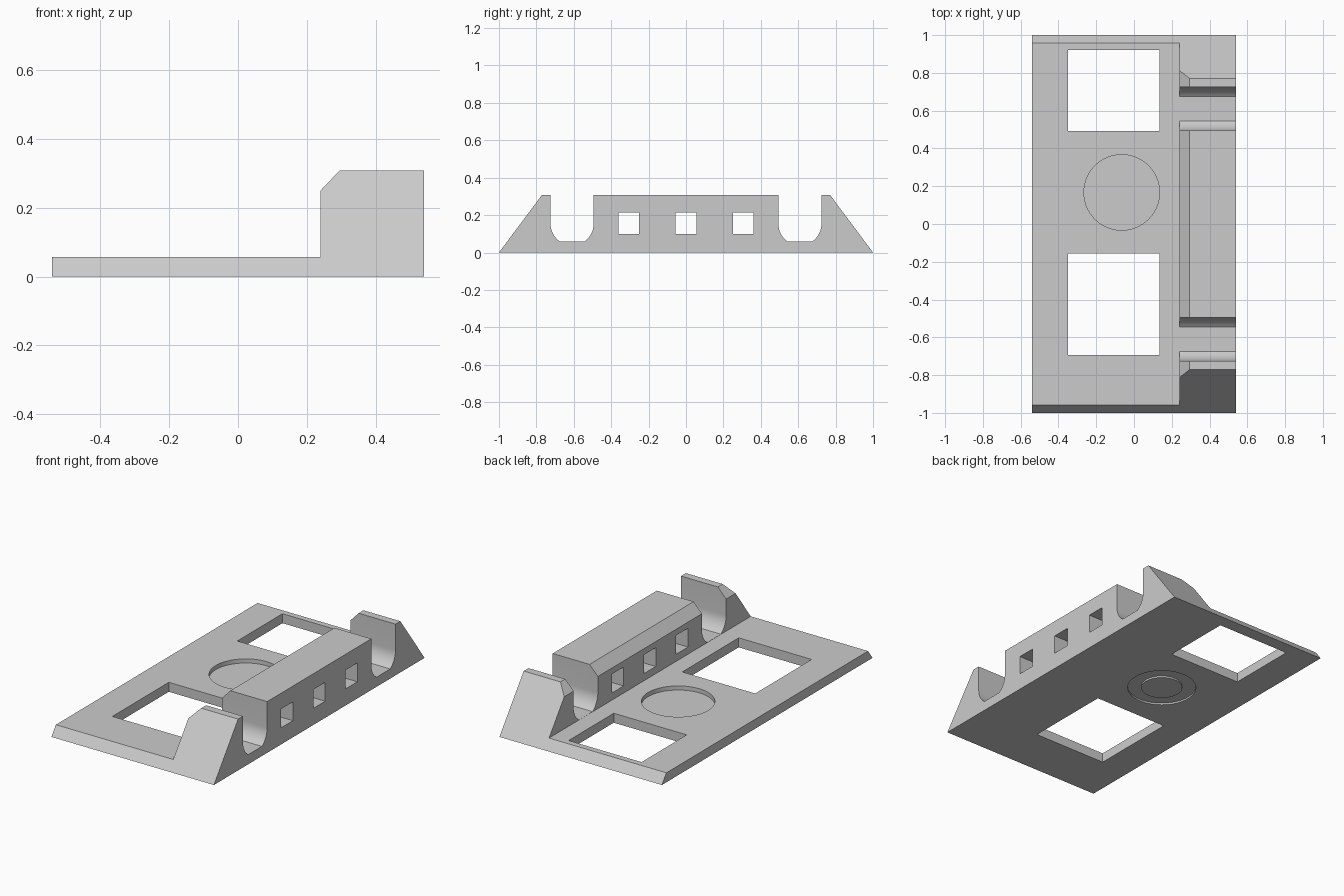
import bpy, bmesh, math
from math import pi, sin, cos
from mathutils import Vector

default = bpy.data.objects.get("Cube")
if default:
    bpy.data.objects.remove(default, do_unlink=True)

LENGTH_X, PLATE_Z, RIDGE_X, RIDGE_Z = 0.54, 0.057, 0.24, 0.308

grey = bpy.data.materials.new("light grey")
grey.use_nodes = True
grey.diffuse_color = (0.6, 0.6, 0.6, 1)
grey.node_tree.nodes["Principled BSDF"].inputs["Base Color"].default_value = (0.6, 0.6, 0.6, 1)


def prism(name, profile, start, end, place):
    """Extrude a 2D profile; place(a, b, t) maps it into space."""
    bm = bmesh.new()
    face = bm.faces.new([bm.verts.new(place(a, b, start)) for a, b in profile])
    ext = bmesh.ops.extrude_face_region(bm, geom=[face])
    shift = Vector(place(0, 0, end)) - Vector(place(0, 0, start))
    verts = [g for g in ext["geom"] if isinstance(g, bmesh.types.BMVert)]
    bmesh.ops.translate(bm, verts=verts, vec=shift)
    bmesh.ops.recalc_face_normals(bm, faces=bm.faces)
    mesh = bpy.data.meshes.new(name)
    bm.to_mesh(mesh)
    bm.free()
    ob = bpy.data.objects.new(name, mesh)
    bpy.context.collection.objects.link(ob)
    return ob


def along_y(a, b, t): return (a, t, b)
def along_x(a, b, t): return (t, a, b)
def along_z(a, b, t): return (a, b, t)


def rect(a0, b0, a1, b1):
    return [(a0, b0), (a1, b0), (a1, b1), (a0, b1)]


def circle(r, n=64, a=-0.065, b=0.167):
    return [(a + r * cos(2 * pi * i / n), b + r * sin(2 * pi * i / n)) for i in range(n)]


def combine(body, tool, operation):
    mod = body.modifiers.new("shape", 'BOOLEAN')
    mod.object, mod.operation, mod.solver = tool, operation, 'EXACT'
    bpy.context.view_layer.objects.active = body
    bpy.ops.object.modifier_apply(modifier=mod.name)
    bpy.data.objects.remove(tool, do_unlink=True)


# Plate with tall chamfered ridge along one side
section = [(-LENGTH_X, 0), (LENGTH_X, 0), (LENGTH_X, RIDGE_Z), (0.295, RIDGE_Z),
           (RIDGE_X, 0.25), (RIDGE_X, PLATE_Z), (-LENGTH_X, PLATE_Z)]
body = prism("mounting_bracket", section, -1.2, 1.2, along_y)

# Sloping ends
slope = 0.23 / RIDGE_Z
low, high = 1 + 0.1 * slope, 1 - 0.4 * slope
ends = [(-low, -0.1), (low, -0.1), (high, 0.4), (-high, 0.4)]
combine(body, prism("end_slopes", ends, -1, 1, along_x), 'INTERSECT')

# Rounded slots across the ridge, flat at the bottom
SLOT_R, SLOT_Z, FLOOR = 0.115, 0.153, PLATE_Z + 0.001
a0 = math.asin((SLOT_Z - FLOOR) / SLOT_R)
for side in (-1, 1):
    c = side * 0.609
    profile = [(c + SLOT_R, 0.5), (c - SLOT_R, 0.5)]
    for centre, sweep in ((pi, a0), (2 * pi - a0, a0)):
        for i in range(9):
            t = centre + sweep * i / 8
            profile.append((c + SLOT_R * cos(t), SLOT_Z + SLOT_R * sin(t)))
    combine(body, prism("slot", profile, 0.2, 0.7, along_x), 'DIFFERENCE')

# Square windows through the ridge
for y in (-0.306, 0, 0.306):
    window = rect(y - 0.056, 0.1, y + 0.056, 0.213)
    combine(body, prism("window", window, 0.1, 0.7, along_x), 'DIFFERENCE')

# Rectangular openings through the plate
for y0, y1 in ((0.493, 0.922), (-0.693, -0.157)):
    opening = rect(-0.35, y0, 0.135, y1)
    combine(body, prism("opening", opening, -0.1, 0.2, along_z), 'DIFFERENCE')

# Round pocket above, shallow ring groove below
combine(body, prism("pocket", circle(0.2), 0.032, 0.2, along_z), 'DIFFERENCE')
combine(body, prism("groove", circle(0.193), -0.1, 0.01, along_z), 'DIFFERENCE')
combine(body, prism("groove_centre", circle(0.116), 0, 0.02, along_z), 'UNION')

# Finish
body.data.materials.clear()
body.data.materials.append(grey)
for poly in body.data.polygons:
    poly.material_index = 0
bpy.ops.object.select_all(action='DESELECT')
body.select_set(True)
bpy.context.view_layer.objects.active = body
bpy.ops.object.shade_smooth_by_angle(angle=math.radians(25))
